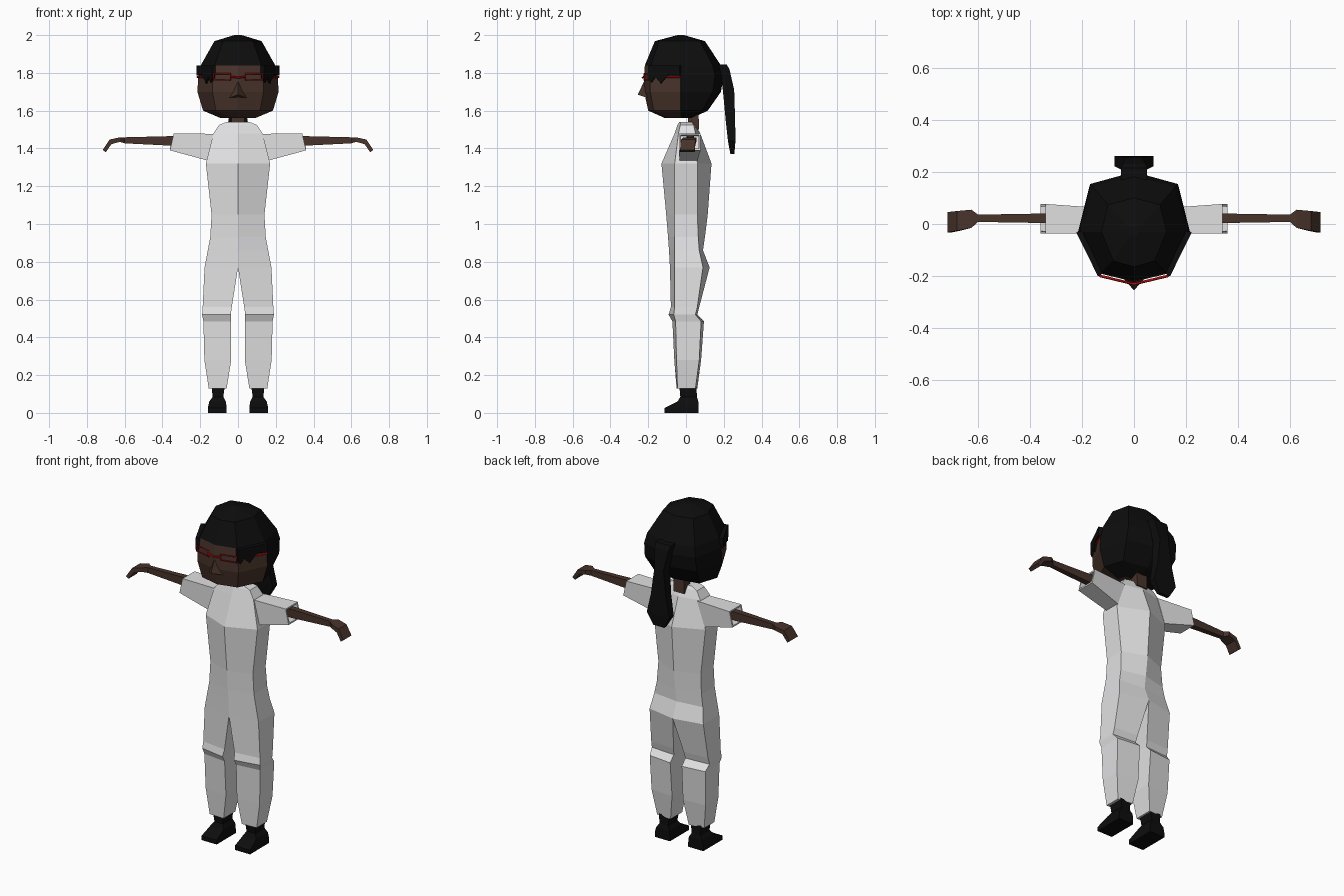
import bpy
import bmesh
from mathutils import Vector

cube = bpy.data.objects.get("Cube")
if cube:
    bpy.data.objects.remove(cube, do_unlink=True)


def material(name, colour):
    mat = bpy.data.materials.new(name)
    mat.use_nodes = True
    mat.diffuse_color = (*colour, 1)
    bsdf = mat.node_tree.nodes["Principled BSDF"]
    bsdf.inputs["Base Color"].default_value = (*colour, 1)
    bsdf.inputs["Roughness"].default_value = 0.8
    return mat


CLOTH = material("white cloth", (0.75, 0.75, 0.76))
SKIN = material("brown skin", (0.065, 0.033, 0.024))
BLACK = material("black", (0.004, 0.004, 0.004))
RED = material("red frame", (0.55, 0.004, 0.004))


def mirror(obj):
    mod = obj.modifiers.new("Mirror", 'MIRROR')
    mod.use_clip = True
    return obj


def finish(name, bm, mats):
    """Turn a bmesh into a flat shaded object."""
    bmesh.ops.recalc_face_normals(bm, faces=bm.faces)
    mesh = bpy.data.meshes.new(name)
    bm.to_mesh(mesh)
    bm.free()
    for mat in mats:
        mesh.materials.append(mat)
    obj = bpy.data.objects.new(name, mesh)
    bpy.context.collection.objects.link(obj)
    return obj


def loft(rings):
    """Bridge rings of equal length and cap both ends."""
    bm = bmesh.new()
    loops = [[bm.verts.new(p) for p in ring] for ring in rings]
    for a, b in zip(loops, loops[1:]):
        for i in range(len(a)):
            j = (i + 1) % len(a)
            bm.faces.new((a[i], a[j], b[j], b[i]))
    bm.faces.new(loops[0])
    bm.faces.new(loops[-1])
    bmesh.ops.recalc_face_normals(bm, faces=bm.faces)
    return bm


def rect_x(x, z, hz, y, hy, tilt=0.0):
    """Rectangle across the x axis, with its top edge tilted outward."""
    return [(x + s * tilt, y + t * hy, z + s * hz)
            for s, t in ((1, -1), (1, 1), (-1, 1), (-1, -1))]


def rect_z(z, x, hx, y0, y1):
    """Horizontal rectangle."""
    return [(x - hx, y0, z), (x + hx, y0, z), (x + hx, y1, z), (x - hx, y1, z)]


# Overalls: one half from collar to hem, then mirrored
# height, inner x, outer x, inner front y, outer front y, outer back y, inner back y
suit_sections = [
    (1.54, 0, .06, -.035, -.03, .03, .04),
    (1.525, 0, .1, -.045, -.03, .04, .05),
    (1.48, 0, .13, -.06, -.04, .05, .075),
    (1.32, 0, .17, -.13, -.06, .06, .135),
    (1.05, 0, .14, -.105, -.06, .06, .115),
    (.93, 0, .147, -.095, -.06, .065, .1),
    (.86, 0, .16, -.09, -.06, .07, .09),
    (.77, 0, .177, -.085, -.06, .09, .125),
    (.56, .033, .187, -.08, -.06, .06, .07),
    (.52, .038, .19, -.092, -.065, .05, .06),
    (.485, .038, .183, -.072, -.055, .08, .095),
    (.28, .036, .178, -.062, -.05, .07, .08),
    (.13, .06, .155, -.05, -.045, .05, .06),
]
bm = loft([[(xi, yf, z), (xo, sf, z), (xo, sb, z), (xi, yb, z)]
           for z, xi, xo, yf, sf, sb, yb in suit_sections])
seam = [f for f in bm.faces if all(v.co.x < .001 for v in f.verts)]
bmesh.ops.delete(bm, geom=seam, context='FACES_ONLY')
mirror(finish("overalls", bm, [CLOTH]))

# Sleeves with a hollow cuff
bm = loft([
    rect_x(.14, 1.407, .07, .013, .048, -.025),
    rect_x(.35, 1.435, .045, .02, .057, -.01),
    rect_x(.35, 1.435, .036, .02, .048, -.01),
    rect_x(.29, 1.43, .036, .02, .046, -.01),
])
mirror(finish("sleeves", bm, [CLOTH]))

# Forearms with drooping hands
bm = loft([
    rect_x(.28, 1.44, .026, .022, .02),
    rect_x(.36, 1.44, .025, .022, .018),
    rect_x(.6, 1.443, .016, .022, .014),
    rect_x(.625, 1.447, .012, .02, .035),
    rect_x(.675, 1.435, .012, .012, .038, .005),
    rect_x(.708, 1.386, .006, .007, .039, .008),
])
mirror(finish("arms", bm, [SKIN]))

# Shoes and ankles
bm = loft([
    rect_z(0, .11, .05, -.115, .065),
    rect_z(.025, .11, .05, -.115, .065),
    rect_z(.06, .108, .044, -.045, .065),
    rect_z(.085, .106, .028, -.03, .058),
    rect_z(.14, .105, .035, -.035, .055),
])
mirror(finish("shoes", bm, [BLACK]))

# Neck
finish("neck", loft([rect_z(1.5, 0, .035, .01, .07),
                     rect_z(1.61, 0, .035, .01, .065)]), [SKIN])


# Head: eight-sided rings, face in skin and the rest in hair
def head_ring(z, half, front, back):
    mid = -.03
    fy = mid + (front - mid) * .83
    by = mid + (back - mid) * .8
    side = [(half * .63, fy), (half, mid), (half * .8, by)]
    outline = [(0, front)] + side + [(0, back)]
    outline += [(-x, y) for x, y in reversed(side)]
    return [(x, y, z) for x, y in outline]


bm = loft([
    head_ring(2.0, .02, -.045, -.01),
    head_ring(1.968, .125, -.165, .1),
    head_ring(1.84, .197, -.218, .185),
    head_ring(1.785, .21, -.222, .2),
    head_ring(1.7, .215, -.222, .185),
    head_ring(1.6, .185, -.2, .115),
    head_ring(1.56, .09, -.11, .03),
])
for face in bm.faces:
    c = face.calc_center_median()
    on_face = c.y < -.04 and c.z < 1.84 and (abs(c.x) < .12 or c.z < 1.785)
    face.material_index = 1 if on_face or face.normal.z < -.95 else 0
finish("head", bm, [BLACK, SKIN])

# Jagged hair locks at the temples
start, end = Vector((.128, -.195, 0)), Vector((.21, -.03, 0))
outward = Vector((.9, -.44, 0))
zigzag = [(0, 1.84), (0, 1.77), (.1, 1.75), (.22, 1.78), (.4, 1.745),
          (.65, 1.795), (1, 1.785), (1, 1.84)]


def lock_outline(offset):
    return [start.lerp(end, t) + outward * offset + Vector((0, 0, z))
            for t, z in zigzag]


mirror(finish("temple_locks", loft([lock_outline(-.01), lock_outline(.012)]), [BLACK]))

# Nose: a small wedge
bm = bmesh.new()
top, tip, left, right = [bm.verts.new(p) for p in (
    (0, -.22, 1.76), (0, -.255, 1.685), (.045, -.205, 1.668), (-.045, -.205, 1.668))]
for corners in ((top, tip, left), (top, right, tip), (tip, right, left), (top, left, right)):
    bm.faces.new(corners)
finish("nose", bm, [SKIN])

# Ponytail: narrow at the tie, flaring and then tapering
bm = loft([
    rect_z(1.845, 0, .05, .17, .215),
    rect_z(1.82, 0, .045, .18, .23),
    rect_z(1.71, 0, .03, .195, .255),
    rect_z(1.55, 0, .05, .21, .26),
    rect_z(1.44, 0, .075, .222, .262),
    rect_z(1.37, 0, .035, .235, .256),
])
finish("ponytail", bm, [BLACK])

# Glasses: thin wire lens, bridge and temple arm
frame = bpy.data.curves.new("glasses", 'CURVE')
frame.dimensions = '3D'
frame.bevel_depth = .005
frame.bevel_resolution = 0


def wire(points, closed=False):
    spline = frame.splines.new('POLY')
    spline.points.add(len(points) - 1)
    for p, co in zip(spline.points, points):
        p.co = (*co, 1)
    spline.use_cyclic_u = closed


def on_front(x, z):
    return (x, -.231 + .24 * x, z)


wire([on_front(.04, 1.762), on_front(.13, 1.762),
      on_front(.13, 1.795), on_front(.04, 1.795)], True)
wire([on_front(0, 1.775), on_front(.04, 1.78)])
wire([on_front(.13, 1.78), (.217, -.03, 1.778)])
frame.materials.append(RED)
glasses = bpy.data.objects.new("glasses", frame)
bpy.context.collection.objects.link(glasses)
glasses.modifiers.new("Mirror", 'MIRROR')
